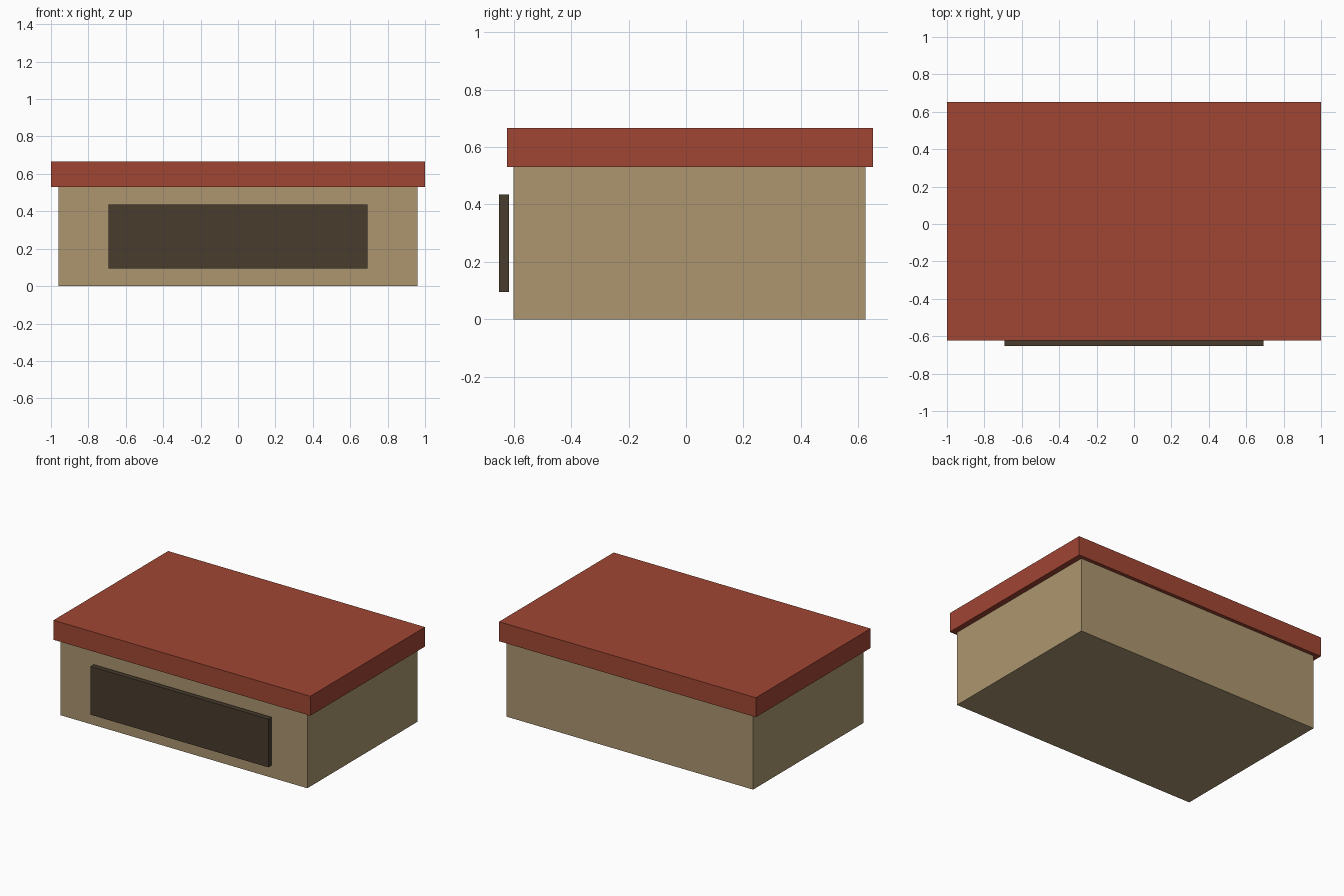
import bpy

cube = bpy.data.objects.get("Cube")
if cube:
    bpy.data.objects.remove(cube, do_unlink=True)


def make_material(name, color):
    mat = bpy.data.materials.new(name)
    mat.use_nodes = True
    mat.diffuse_color = (*color, 1)
    mat.node_tree.nodes["Principled BSDF"].inputs["Base Color"].default_value = (*color, 1)
    return mat


def add_box(name, low, high, mat):
    """Box spanning two opposite corners."""
    center = [(a + b) / 2 for a, b in zip(low, high)]
    bpy.ops.mesh.primitive_cube_add(size=1, location=center)
    box = bpy.context.object
    box.name = name
    box.scale = [b - a for a, b in zip(low, high)]
    bpy.ops.object.transform_apply(location=False, rotation=False, scale=True)
    box.data.materials.append(mat)
    return box


tan = make_material("tan_wall", (0.413, 0.305, 0.162))
red = make_material("brick_red_roof", (0.352, 0.061, 0.034))
brown = make_material("dark_brown_panel", (0.065, 0.045, 0.027))

# Main body
add_box("walls", (-0.96, -0.60, 0), (0.96, 0.625, 0.53), tan)

# Overhanging flat roof slab
add_box("roof", (-1, -0.624, 0.53), (1, 0.651, 0.667), red)

# Front panel, standing slightly clear of the wall
add_box("front_panel", (-0.693, -0.651, 0.095), (0.693, -0.616, 0.435), brown)
